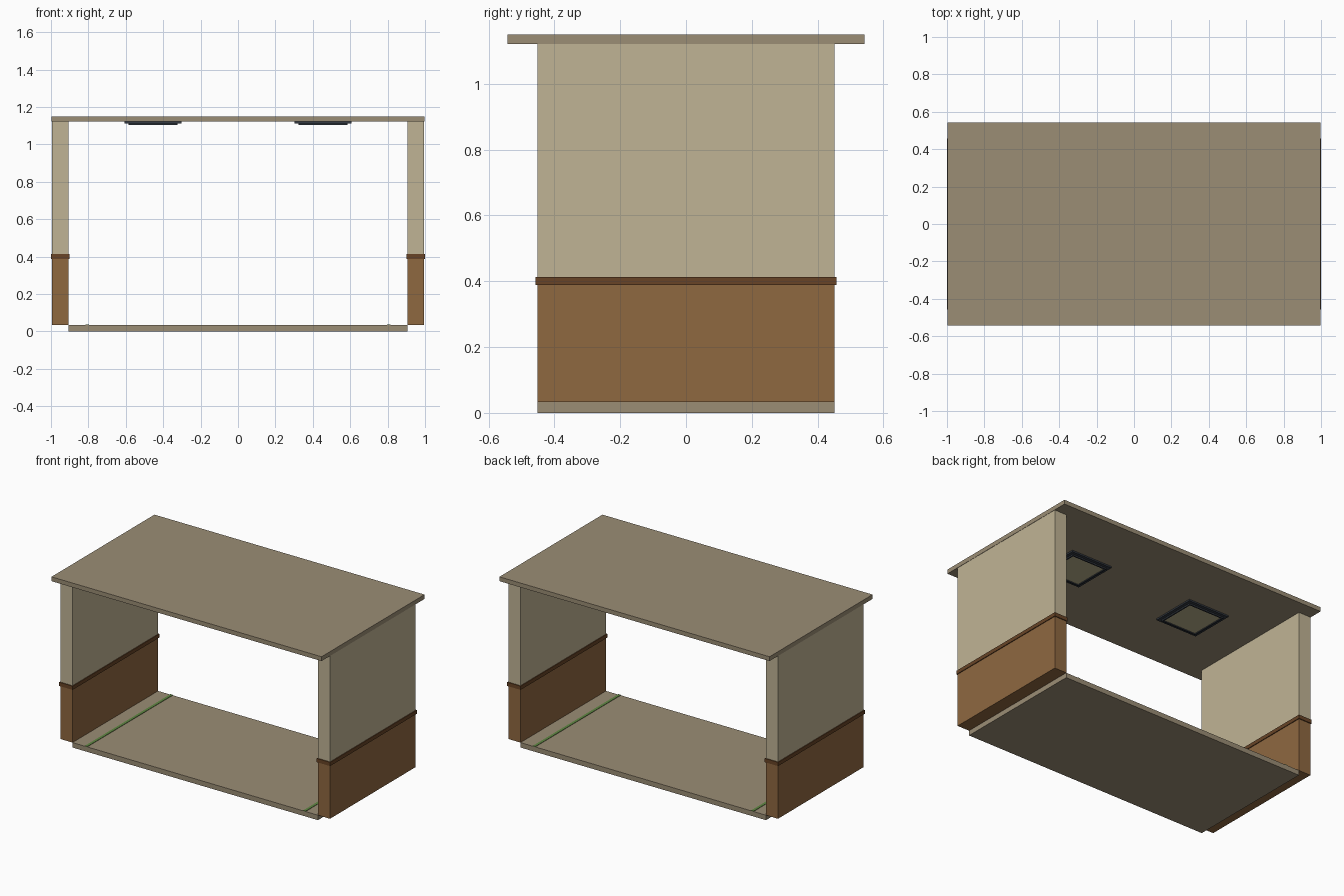
import bpy

if "Cube" in bpy.data.objects:
    bpy.data.objects.remove(bpy.data.objects["Cube"])


def material(name, rgb):
    m = bpy.data.materials.new(name)
    lin = [(c / 255 / 12.92 if c < 10 else ((c / 255 + 0.055) / 1.055) ** 2.4) for c in rgb]
    m.diffuse_color = (*lin, 1)
    m.use_nodes = True
    m.node_tree.nodes["Principled BSDF"].inputs["Base Color"].default_value = m.diffuse_color
    return m


STONE = material("taupe stone", (155, 141, 117))
CREAM = material("cream wall", (192, 180, 149))
WOOD = material("brown wood", (143, 104, 64))
TRIM = material("dark brown trim", (104, 68, 38))
GREEN = material("green stripe", (98, 138, 68))
FRAME = material("dark lamp frame", (52, 58, 66))
LENS = material("lamp panel", (188, 178, 142))


def box(name, x, y, z, mat):
    """Box from (min, max) ranges."""
    corners = [(a, b, c) for a in x for b in y for c in z]
    faces = [(0, 1, 3, 2), (4, 6, 7, 5), (0, 4, 5, 1), (2, 3, 7, 6), (0, 2, 6, 4), (1, 5, 7, 3)]
    me = bpy.data.meshes.new(name)
    me.from_pydata(corners, [], faces)
    me.materials.append(mat)
    ob = bpy.data.objects.new(name, me)
    bpy.context.collection.objects.link(ob)
    return ob


def square_ring(name, cx, profile, mat):
    """Square ring swept from a (half size, z) profile."""
    n = len(profile)
    verts = [(cx + sx * r, sy * r, z)
             for sx, sy in ((1, 1), (-1, 1), (-1, -1), (1, -1)) for r, z in profile]
    faces = [(s * n + i, s * n + (i + 1) % n,
              (s + 1) % 4 * n + (i + 1) % n, (s + 1) % 4 * n + i)
             for s in range(4) for i in range(n)]
    me = bpy.data.meshes.new(name)
    me.from_pydata(verts, [], faces)
    me.materials.append(mat)
    ob = bpy.data.objects.new(name, me)
    bpy.context.collection.objects.link(ob)


# Floor and ceiling slabs
box("floor", (-0.906, 0.906), (-0.451, 0.451), (0, 0.033), STONE)
box("ceiling", (-0.997, 0.997), (-0.543, 0.543), (1.121, 1.15), STONE)

for side, s in (("left", -1), ("right", 1)):
    def span(a, b):
        return tuple(sorted((s * a, s * b)))

    # Side wall: wood panelling, rail and plaster
    box(side + "_wainscot", span(0.906, 0.995), (-0.451, 0.451), (0.033, 0.388), WOOD)
    box(side + "_rail", span(0.901, 1.0), (-0.457, 0.457), (0.388, 0.413), TRIM)
    box(side + "_wall", span(0.906, 0.995), (-0.451, 0.451), (0.413, 1.121), CREAM)

    # Floor stripe
    box(side + "_floor_stripe", span(0.797, 0.815), (-0.451, 0.451), (0.033, 0.036), GREEN)

    # Ceiling lamp: stepped frame round a recessed panel
    square_ring(side + "_lamp_frame", s * 0.455,
                [(0.152, 1.121), (0.152, 1.111), (0.131, 1.111), (0.131, 1.102),
                 (0.122, 1.102), (0.122, 1.121)], FRAME)
    box(side + "_lamp_panel", span(0.333, 0.577), (-0.122, 0.122), (1.108, 1.121), LENS)
